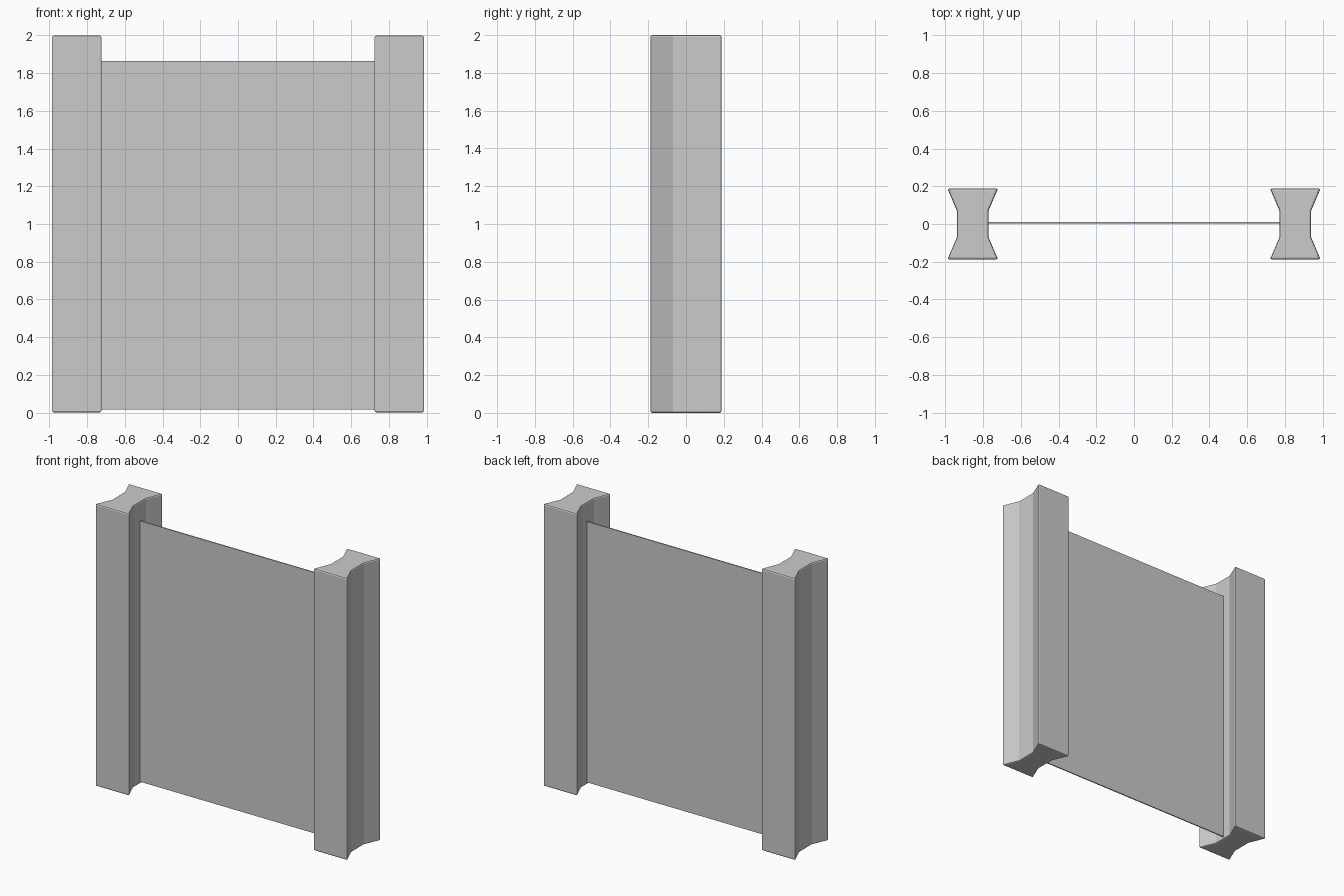
import bpy, bmesh

if "Cube" in bpy.data.objects:
    bpy.data.objects.remove(bpy.data.objects["Cube"])


def add_object(name, bm):
    mesh = bpy.data.meshes.new(name)
    bm.normal_update()
    bm.to_mesh(mesh)
    bm.free()
    obj = bpy.data.objects.new(name, mesh)
    bpy.context.collection.objects.link(obj)
    return obj


def extruded(name, outline, z0, z1):
    bm = bmesh.new()
    face = bm.faces.new([bm.verts.new((x, y, z0)) for x, y in outline])
    ext = bmesh.ops.extrude_face_region(bm, geom=[face], use_keep_orig=True)
    top = [v for v in ext["geom"] if isinstance(v, bmesh.types.BMVert)]
    bmesh.ops.translate(bm, verts=top, vec=(0, 0, z1 - z0))
    bmesh.ops.recalc_face_normals(bm, faces=bm.faces)
    return add_object(name, bm)


# Waisted gate posts with softened outer edges
half = [(0.134, -0.188), (0.084, -0.07), (0.084, 0.07), (0.134, 0.188)]
outline = half + [(-x, y) for x, y in reversed(half)]
for name, cx in (("left_post", -0.855), ("right_post", 0.855)):
    post = extruded(name, [(cx + x, y) for x, y in outline], 0.0, 2.0)
    bevel = post.modifiers.new("Bevel", "BEVEL")
    bevel.width = 0.01
    bevel.segments = 2
    bevel.limit_method = "ANGLE"
    bevel.angle_limit = 0.7

# Thin panel spanning between the posts
extruded("panel", [(-0.771, 0.002), (0.771, 0.002), (0.771, 0.010), (-0.771, 0.010)],
         0.016, 1.864)
